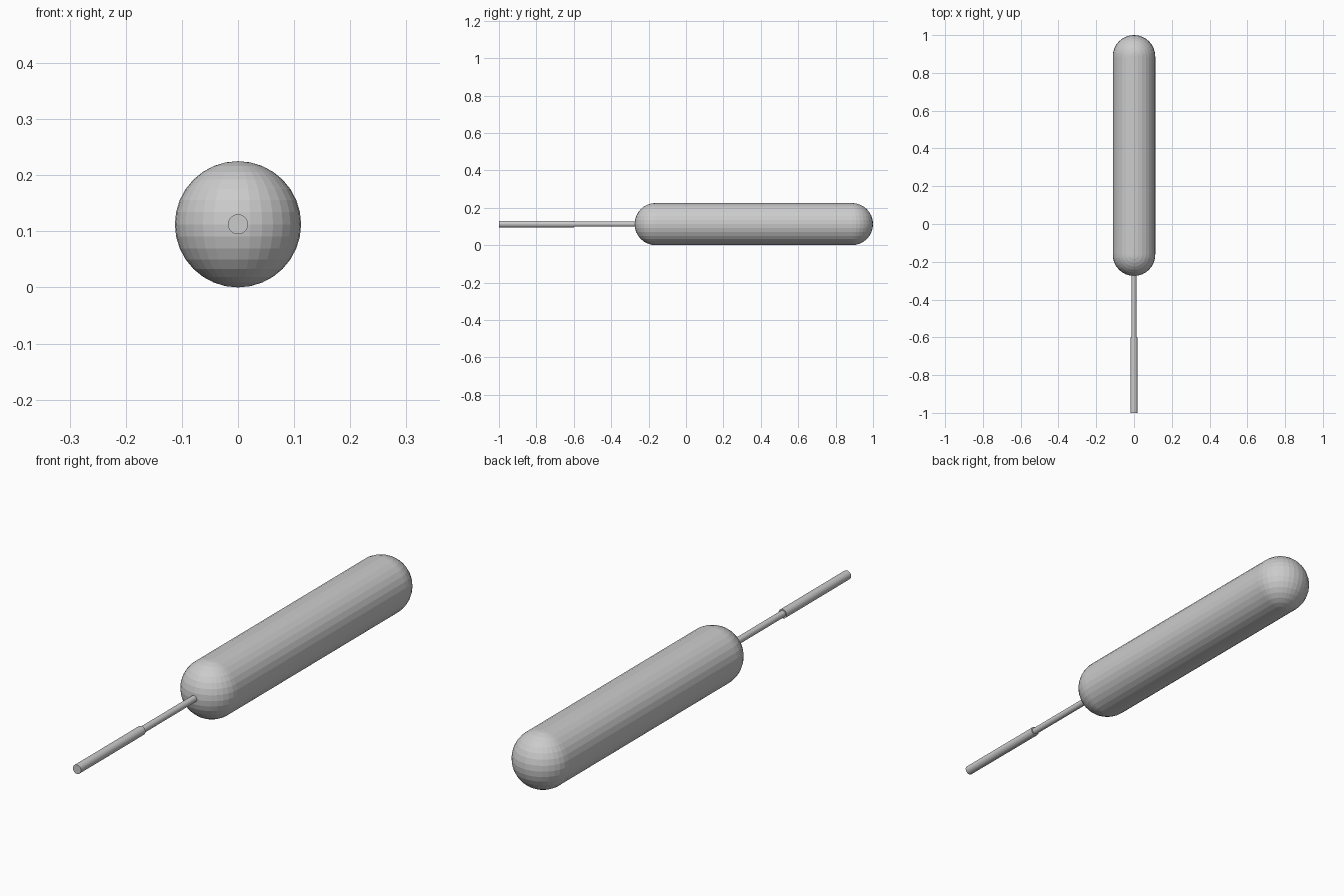
import bpy, bmesh
from math import pi
from mathutils import Matrix

if "Cube" in bpy.data.objects:
    bpy.data.objects.remove(bpy.data.objects["Cube"])

R = 0.1125                      # body radius, also height of the axis
FRONT, BACK = -0.275, 1.0       # body extents along y


def add_object(name, bm, y):
    mesh = bpy.data.meshes.new(name)
    bm.to_mesh(mesh)
    bm.free()
    obj = bpy.data.objects.new(name, mesh)
    obj.location = (0, y, R)
    bpy.context.collection.objects.link(obj)
    return obj


def rod(name, radius, y0, y1):
    bm = bmesh.new()
    bmesh.ops.create_cone(bm, cap_ends=True, segments=32, radius1=radius,
                          radius2=radius, depth=y1 - y0,
                          matrix=Matrix.Rotation(pi / 2, 4, 'X'))
    return add_object(name, bm, (y0 + y1) / 2)


# Capsule body: a faceted sphere split at its middle, halves pulled apart and bridged
bm = bmesh.new()
bmesh.ops.create_uvsphere(bm, u_segments=32, v_segments=16, radius=R)
ring = [e for e in bm.edges if all(abs(v.co.y) < 1e-5 for v in e.verts)]
bmesh.ops.split_edges(bm, edges=ring)
half = (BACK - FRONT) / 2 - R
shift = {v: half if sum(f.calc_center_median().y for f in v.link_faces) > 0 else -half
         for v in bm.verts}
for v, dy in shift.items():
    v.co.y += dy
bmesh.ops.bridge_loops(bm, edges=[e for e in bm.edges if e.is_boundary])
bmesh.ops.recalc_face_normals(bm, faces=bm.faces)
add_object("capsule_body", bm, (FRONT + BACK) / 2)

# Thin stem reaching into the body, and the thicker grip at its front
rod("thin_stem", 0.0128, -0.6, FRONT + 0.02)
rod("grip", 0.0178, -1.0, -0.6)
